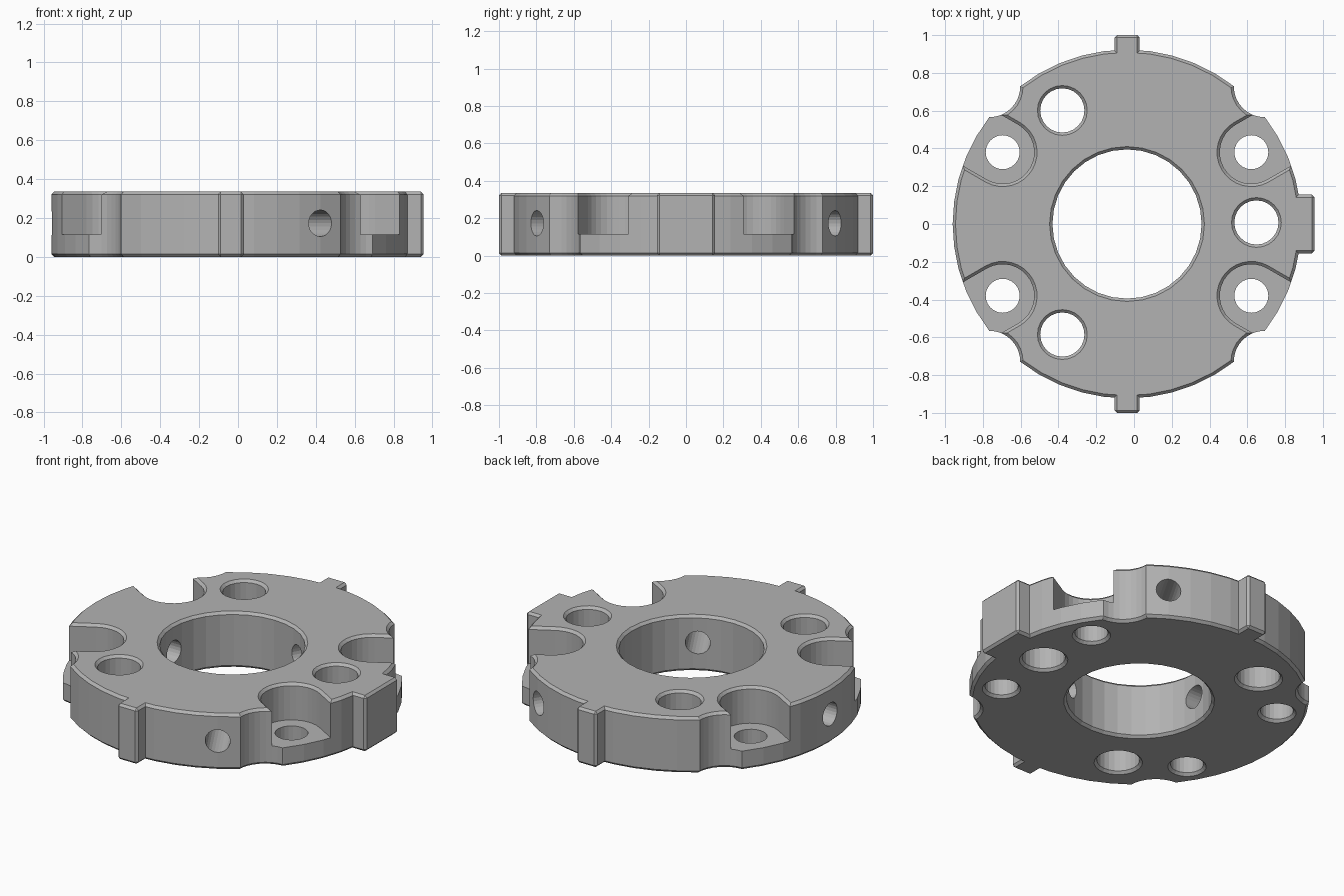
import bpy, bmesh
from math import sin, cos, pi, radians
from mathutils import Matrix, Vector

cube = bpy.data.objects.get("Cube")
if cube:
    bpy.data.objects.remove(cube, do_unlink=True)

CX = -0.037      # hub axis in x
H = 0.335        # plate thickness
C = 0.015        # chamfer size
EPS = 0.02       # cutter overshoot

metal = bpy.data.materials.new("plain grey")
metal.use_nodes = True
grey = (0.45, 0.45, 0.45, 1)
metal.diffuse_color = grey
metal.node_tree.nodes["Principled BSDF"].inputs["Base Color"].default_value = grey


def finish(name, bm):
    bmesh.ops.recalc_face_normals(bm, faces=bm.faces)
    mesh = bpy.data.meshes.new(name)
    bm.to_mesh(mesh)
    bm.free()
    mesh.materials.append(metal)
    ob = bpy.data.objects.new(name, mesh)
    bpy.context.collection.objects.link(ob)
    return ob


def polar(r, deg):
    return Vector((CX + r * cos(radians(deg)), r * sin(radians(deg)), 0))


def loft(name, outline, levels, matrix):
    """Stack outline(radius) at each (radius, z) level and cap both ends."""
    bm = bmesh.new()
    rings = [[bm.verts.new((x, y, z)) for x, y in outline(r)] for r, z in levels]
    for low, high in zip(rings, rings[1:]):
        for i in range(len(low)):
            bm.faces.new((low[i - 1], low[i], high[i], high[i - 1]))
    bm.faces.new(rings[0][::-1])
    bm.faces.new(rings[-1])
    bm.transform(matrix)
    return finish(name, bm)


def circle(n):
    return lambda r: [(r * cos(2 * pi * i / n), r * sin(2 * pi * i / n)) for i in range(n)]


def slot(r):
    # half circle on the hub side, straight sides running outward
    arc = [(r * cos(pi / 2 + pi * i / 16), r * sin(pi / 2 + pi * i / 16)) for i in range(17)]
    return arc + [(0.5, -r), (0.5, r)]


def flared(r, bottom=True, top=True):
    """Levels of a through cutter that also chamfers the plate faces."""
    low = [(r + C + EPS, -EPS), (r, C)] if bottom else [(r, -EPS)]
    high = [(r, H - C), (r + C + EPS, H + EPS)] if top else [(r, H + EPS)]
    return low + high


def combine(target, other, operation):
    mod = target.modifiers.new("combine", "BOOLEAN")
    mod.operation = operation
    mod.solver = "EXACT"
    mod.object = other
    bpy.context.view_layer.objects.active = target
    bpy.ops.object.modifier_apply(modifier=mod.name)
    bpy.data.objects.remove(other, do_unlink=True)


# Chamfered disc
R = 0.923
plate = loft("hub_plate", circle(48), [(R - C, 0), (R, C), (R, H - C), (R - C, H)],
             Matrix.Translation((CX, 0, 0)))

# Three locating tabs on the rim
for angle, half, reach in ((0, 0.155, 0.992), (90, 0.067, 1.0), (-90, 0.067, 1.0)):
    bm = bmesh.new()
    bmesh.ops.create_cube(bm, size=1)
    length = reach - 0.75
    bm.transform(Matrix.Translation((0.75 + length / 2, 0, H / 2))
                 @ Matrix.Diagonal((length, 2 * half, H, 1)))
    bmesh.ops.bevel(bm, geom=bm.edges[:], offset=C * 0.9, segments=1, affect="EDGES")
    bm.transform(Matrix.Translation((CX, 0, 0)) @ Matrix.Rotation(radians(angle), 4, "Z"))
    combine(plate, finish("tab", bm), "UNION")

# Central bore
combine(plate, loft("bore", circle(32), flared(0.395), Matrix.Translation((CX, 0, 0))),
        "DIFFERENCE")

# Three plain through holes
for angle in (0, 120, 240):
    place = Matrix.Translation(polar(0.685, angle) + Vector((0, 0.008, 0)))
    combine(plate, loft("hole", circle(24), flared(0.117), place), "DIFFERENCE")

# Four open bolt pockets, each with a bolt hole in its floor
for angle in (30, 150, 210, 330):
    place = Matrix.Translation(polar(0.76, angle)) @ Matrix.Rotation(radians(angle), 4, "Z")
    levels = [(0.167, 0.115)] + flared(0.167)[2:]
    combine(plate, loft("pocket", slot, levels, place), "DIFFERENCE")
    combine(plate, loft("bolt_hole", circle(24), flared(0.09, top=False), place), "DIFFERENCE")

# Four scallops in the rim
for angle in (45, 135, 225, 315):
    place = Matrix.Translation(polar(1.03, angle))
    combine(plate, loft("scallop", circle(32), flared(0.163), place), "DIFFERENCE")

# Three radial set screw holes from the rim to the bore
for angle in (60, 180, 300):
    place = (Matrix.Translation((CX, 0, 0.173)) @ Matrix.Rotation(radians(angle), 4, "Z")
             @ Matrix.Rotation(pi / 2, 4, "Y"))
    combine(plate, loft("screw_hole", circle(24), [(0.068, 0.2), (0.068, 1.1)], place),
            "DIFFERENCE")
